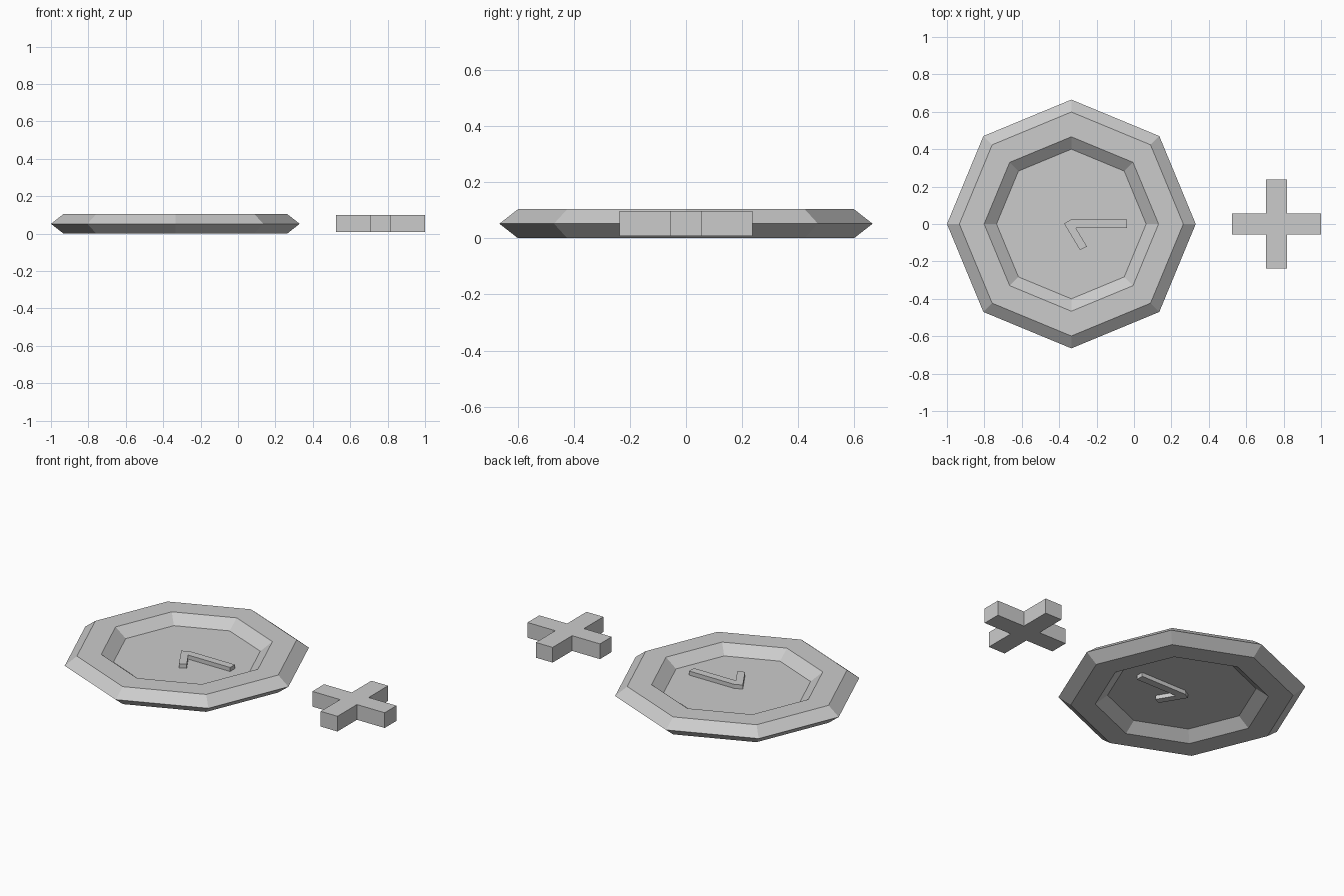
import bpy
import bmesh

if "Cube" in bpy.data.objects:
    bpy.data.objects.remove(bpy.data.objects["Cube"])

MID = 0.052          # mid height of everything
CX = -0.335          # centre of the dial
CROSS_X = 0.762      # centre of the plus sign


def prism(name, outline, z0, z1):
    """Extrude a flat outline from z0 up to z1."""
    bm = bmesh.new()
    base = bm.faces.new([bm.verts.new((x, y, z0)) for x, y in outline])
    top = bmesh.ops.extrude_face_region(bm, geom=[base])["geom"]
    verts = [v for v in top if isinstance(v, bmesh.types.BMVert)]
    bmesh.ops.translate(bm, verts=verts, vec=(0, 0, z1 - z0))
    # extrusion may drop the starting face, so close the bottom again
    bmesh.ops.holes_fill(bm, edges=[e for e in bm.edges if e.is_boundary])
    bmesh.ops.recalc_face_normals(bm, faces=bm.faces)
    mesh = bpy.data.meshes.new(name)
    bm.to_mesh(mesh)
    bm.free()
    obj = bpy.data.objects.new(name, mesh)
    bpy.context.collection.objects.link(obj)
    return obj


# Octagonal rim with a flattened hexagonal section
bpy.ops.mesh.primitive_torus_add(major_segments=8, minor_segments=6,
                                 major_radius=0.5325, minor_radius=0.1325,
                                 location=(CX, 0, MID))
rim = bpy.context.object
rim.name = "clock_rim"
rim.scale.z = 0.45

# Thin dial plate across the middle of the rim
bpy.ops.mesh.primitive_circle_add(vertices=8, radius=0.4, fill_type='NGON',
                                  location=(CX, 0, MID))
bpy.context.object.name = "clock_face"
bpy.context.object.rotation_euler.z = 0

# Bent pair of hands, standing proud on both sides of the plate
hands = [(-0.337, 0.024), (-0.374, 0.003), (-0.289, -0.139), (-0.251, -0.121),
         (-0.321, -0.021), (-0.037, -0.021), (-0.037, 0.024)]
hands[4] = (-0.311, -0.021)
prism("clock_hands", hands, MID - 0.024, MID + 0.024)

# Plus sign: one corner of the outline turned through four quarters
A, B = 0.055, 0.237
plus = []
c, s = 1, 0
for _ in range(4):
    for x, y in ((B, -A), (B, A), (A, A)):
        plus.append((CROSS_X + x * c - y * s, x * s + y * c))
    c, s = -s, c
prism("plus_sign", plus, 0.008, 0.098)
